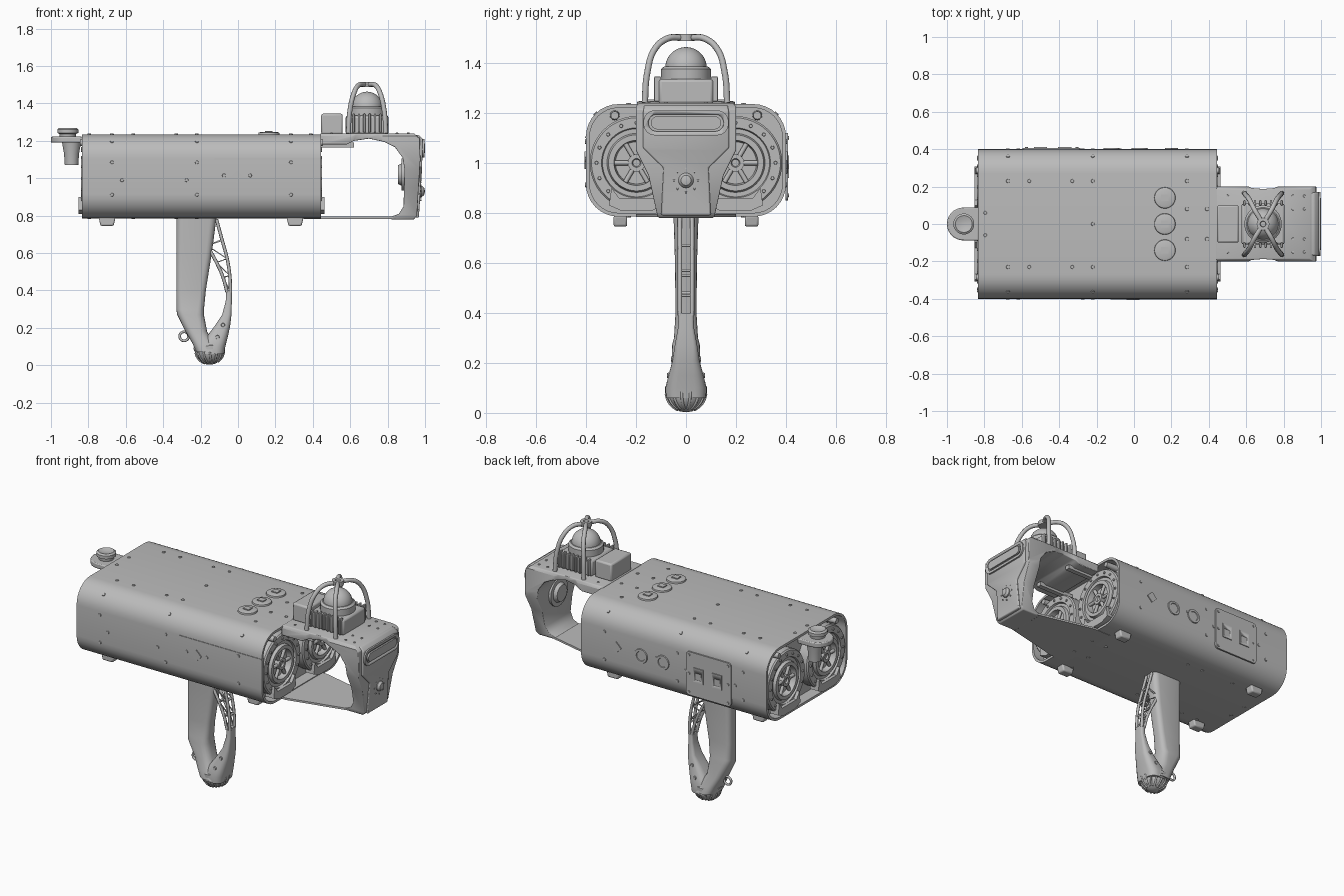
import bpy, bmesh, math
from mathutils import Vector, Matrix

if "Cube" in bpy.data.objects:
    bpy.data.objects.remove(bpy.data.objects["Cube"])

grey = bpy.data.materials.new("plain grey")
grey.use_nodes = True
grey.diffuse_color = (0.5, 0.5, 0.5, 1)
grey.node_tree.nodes["Principled BSDF"].inputs["Base Color"].default_value = (0.5, 0.5, 0.5, 1)


# ---- helpers ----
def finish(name, bm):
    bmesh.ops.recalc_face_normals(bm, faces=bm.faces)
    for f in bm.faces:
        f.smooth = True
    me = bpy.data.meshes.new(name)
    bm.to_mesh(me)
    bm.free()
    me.set_sharp_from_angle(angle=math.radians(32))
    me.materials.append(grey)
    ob = bpy.data.objects.new(name, me)
    bpy.context.collection.objects.link(ob)
    return ob


def bake(ob):
    dg = bpy.context.evaluated_depsgraph_get()
    me = bpy.data.meshes.new_from_object(ob.evaluated_get(dg))
    ob.modifiers.clear()
    ob.data = me
    return ob


def bevel(ob, w, seg=2):
    m = ob.modifiers.new("bevel", 'BEVEL')
    m.width, m.segments, m.limit_method = w, seg, 'ANGLE'
    m.angle_limit = math.radians(40)
    return ob


def cut(ob, tool, op):
    m = ob.modifiers.new("cut", 'BOOLEAN')
    m.object, m.operation, m.solver = tool, op, 'EXACT'
    bake(ob)
    bpy.data.objects.remove(tool)
    return ob


def prism(name, pts, axis, a, b):
    place = {'x': lambda p, t: (t, p[0], p[1]), 'y': lambda p, t: (p[0], t, p[1]),
             'z': lambda p, t: (p[0], p[1], t)}[axis]
    bm = bmesh.new()
    lo = [bm.verts.new(place(p, a)) for p in pts]
    hi = [bm.verts.new(place(p, b)) for p in pts]
    bm.faces.new(lo)
    bm.faces.new(hi)
    for i in range(len(pts)):
        j = (i + 1) % len(pts)
        bm.faces.new((lo[i], lo[j], hi[j], hi[i]))
    return finish(name, bm)


def rrect(cx, cy, hx, hy, r, n=8):
    out = []
    for k, (sx, sy) in enumerate(((1, 1), (-1, 1), (-1, -1), (1, -1))):
        for i in range(n + 1):
            a = math.pi / 2 * (k + i / n)
            out.append((cx + sx * (hx - r) + r * math.cos(a), cy + sy * (hy - r) + r * math.sin(a)))
    return out


def box(name, x0, x1, y0, y1, z0, z1, w=0.0):
    ob = prism(name, [(x0, y0), (x1, y0), (x1, y1), (x0, y1)], 'z', z0, z1)
    return bevel(ob, w) if w else ob


def lathe(name, prof, loc, direction=(0, 0, 1), n=40):
    """Spin (radius, height) points about a direction."""
    bm = bmesh.new()
    vs = [bm.verts.new((r, 0, h)) for r, h in prof]
    es = [bm.edges.new(p) for p in zip(vs, vs[1:])]
    bmesh.ops.spin(bm, geom=vs + es, cent=(0, 0, 0), axis=(0, 0, 1), angle=2 * math.pi, steps=n)
    bmesh.ops.remove_doubles(bm, verts=bm.verts, dist=1e-5)
    q = Vector(direction).to_track_quat('Z', 'Y')
    bmesh.ops.transform(bm, verts=bm.verts, matrix=Matrix.Translation(loc) @ q.to_matrix().to_4x4())
    return finish(name, bm)


def studs(name, spots, r, h, n=8):
    bm = bmesh.new()
    for loc, d in spots:
        m = Matrix.Translation(loc) @ Vector(d).to_track_quat('Z', 'Y').to_matrix().to_4x4()
        bmesh.ops.create_cone(bm, cap_ends=True, segments=n, radius1=r, radius2=r * 0.8, depth=h * 2, matrix=m)
    return finish(name, bm)


def loft(name, rows):
    """Rounded sections stacked in z: (z, x0, x1, half width in y)."""
    bm = bmesh.new()
    rings = []
    for z, x0, x1, hy in rows:
        hx = (x1 - x0) / 2
        rings.append([bm.verts.new((x, y, z)) for x, y in
                      rrect((x0 + x1) / 2, 0, hx, hy, min(hx, hy) * 0.7, 4)])
    for a, b in zip(rings, rings[1:]):
        for i in range(len(a)):
            j = (i + 1) % len(a)
            bm.faces.new((a[i], a[j], b[j], b[i]))
    bm.faces.new(rings[0])
    bm.faces.new(rings[-1])
    return finish(name, bm)


def rod(name, paths, r, smooth=True, res=3):
    cu = bpy.data.curves.new(name, 'CURVE')
    cu.dimensions, cu.bevel_depth, cu.bevel_resolution, cu.use_fill_caps = '3D', r, res, True
    for p in paths:
        sp = cu.splines.new('BEZIER')
        sp.bezier_points.add(len(p) - 1)
        for bp, c in zip(sp.bezier_points, p):
            bp.co = c
            bp.handle_left_type = bp.handle_right_type = 'AUTO' if smooth else 'VECTOR'
    cu.materials.append(grey)
    ob = bpy.data.objects.new(name, cu)
    bpy.context.collection.objects.link(ob)


def flip(pts):
    return pts + [(-a, b) for a, b in reversed(pts)]


# ---- main housing: open rounded tube ----
X0, X1, ZC = -0.835, 0.445, 1.01
body = prism("housing_shell", rrect(0, ZC, 0.4, 0.225, 0.13), 'x', X0, X1)
cut(body, prism("bore", rrect(0, ZC, 0.385, 0.21, 0.115), 'x', X0 - 0.1, X1 + 0.1), 'DIFFERENCE')

# ---- both ends: inner plate, round drums, brackets ----
for end, s, xe in (("front", 1, X1), ("rear", -1, X0)):
    prism(end + "_inner_plate", rrect(0, ZC, 0.388, 0.213, 0.115), 'x', xe - s * 0.1, xe - s * 0.07)
    for side, y in (("left", 0.198), ("right", -0.198)):
        nm, c = end + "_" + side, (xe - s * 0.08, y, 1.0)
        lathe(nm + "_drum", [(0, 0), (0.187, 0), (0.187, 0.07), (0.18, 0.078), (0.14, 0.078), (0.136, 0.066),
                             (0.118, 0.066), (0.112, 0.084), (0.09, 0.084), (0.084, 0.05), (0, 0.05)], c, (s, 0, 0), 48)
        lathe(nm + "_hub", [(0.035, 0.04), (0.035, 0.08), (0.018, 0.08), (0.014, 0.07), (0, 0.07)], c, (s, 0, 0), 20)
        ring = [(math.cos(k * math.pi / 8), math.sin(k * math.pi / 8)) for k in range(16)]
        studs(nm + "_drum_bolts", [((xe, y + 0.16 * a, 1 + 0.16 * b), (s, 0, 0)) for a, b in ring], 0.008, 0.005)
        rod(nm + "_spokes", [[(xe - s * 0.015, y + 0.03 * math.cos(t), 1 + 0.03 * math.sin(t)),
                              (xe - s * 0.015, y + 0.09 * math.cos(t), 1 + 0.09 * math.sin(t))]
                             for t in [k * math.pi / 3 for k in range(6)]], 0.011, False, 1)
        prism(nm + "_lower_bracket", [(y - 0.11, 0.83), (y - 0.06, 0.808), (y + 0.06, 0.808), (y + 0.11, 0.83),
                                      (y + 0.1, 0.9), (y + 0.07, 0.86), (y - 0.07, 0.86), (y - 0.1, 0.9)],
              'x', xe - s * 0.04, xe + s * 0.018)
    studs(end + "_corner_bolts", [((xe - s * 0.03, y, 1.19), (s, 0, 0)) for y in (-0.285, 0.285)], 0.02, 0.04, 12)

# ---- screws on the housing ----
top = [(x, y) for x in (-0.674, -0.56, -0.33, -0.22, 0.283) for y in (0.23, -0.23)]
top += [(0.283, 0.08), (0.283, -0.08), (0.39, -0.08), (0.39, 0.08), (-0.795, 0.06), (-0.795, -0.06), (-0.22, 0)]
spots = [((x, y, 1.235), (0, 0, 1)) for x, y in top] + [((x, y, 0.785), (0, 0, -1)) for x, y in top]
for s in (-1, 1):
    for x in (-0.674, -0.22, 0.283):
        spots += [((x, s * 0.362, 1.197), (0, s, 1)), ((x, s * 0.4, 1.085), (0, s, 0)), ((x, s * 0.4, 0.912), (0, s, 0))]
    spots += [((x, s * 0.4, z), (0, s, 0)) for x, z in ((-0.62, 0.99), (-0.275, 0.99), (-0.075, 1.015), (0.065, 1.015))]
studs("housing_screws", spots, 0.011, 0.004)

# ---- housing details ----
for i, y in enumerate((0.14, 0, -0.14)):
    lathe("top_button_%d" % i, [(0.057, 0), (0.055, 0.01), (0.042, 0.014), (0, 0.014)], (0.165, y, 1.234), n=32)
    box("button_bar_%d" % i, 0.145, 0.185, y - 0.018, y + 0.018, 1.24, 1.254)
for s, x in ((-1, -0.005), (1, 0.2)):
    prism("diamond_plate", [(x - 0.035, 1.01), (x, 0.975), (x + 0.035, 1.01), (x, 1.045)], 'y', s * 0.398, s * 0.406)
box("side_seam", -0.125, X1, -0.403, -0.398, 1.1, 1.106)
hatch = prism("side_hatch", rrect(-0.44, 0.985, 0.155, 0.135, 0.02, 3), 'y', 0.397, 0.407)
for x in (-0.37, -0.5):
    frame = box("socket_frame", x - 0.035, x + 0.035, 0.4, 0.412, 0.94, 1.03)
    cut(frame, box("socket_hole", x - 0.022, x + 0.022, 0.39, 0.42, 0.955, 1.0), 'DIFFERENCE')
studs("hatch_screws", [((x, 0.407, z), (0, 1, 0)) for x in (-0.575, -0.305) for z in (0.87, 0.985, 1.1)], 0.009, 0.004)
for x in (0.03, -0.12):
    lathe("side_dial", [(0.045, 0), (0.043, 0.007), (0.03, 0.007), (0.028, 0.003), (0, 0.003)], (x, 0.399, 1.0), (0, 1, 0), 28)
for x in (-0.7, 0.305):
    for s in (-1, 1):
        foot = prism("foot", [(x - 0.045, 0.79), (x + 0.045, 0.79), (x + 0.035, 0.745), (x - 0.035, 0.745)],
                     'y', s * 0.235, s * 0.29)
        bevel(foot, 0.008)

# ---- front head: C frame shaped from two outlines ----
c_prof = [(0.44, 1.24), (0.94, 1.24), (0.972, 1.215), (0.975, 1.1), (0.957, 0.8), (0.94, 0.78), (0.82, 0.78),
          (0.82, 0.795), (0.86, 0.81), (0.885, 0.85), (0.89, 1.05), (0.88, 1.11), (0.84, 1.165), (0.78, 1.195),
          (0.7, 1.212), (0.62, 1.2), (0.58, 1.18), (0.44, 1.18)]
head = prism("head_frame", c_prof, 'y', -0.2, 0.2)
cut(head, prism("t", flip([(0.18, 1.25), (0.2, 1.225), (0.2, 1.05), (0.15, 0.95), (0.115, 0.79), (0.105, 0.77)]),
                'x', 0.3, 1.1), 'INTERSECT')
waist = [(0.4, 0.21), (0.59, 0.21), (0.63, 0.192), (0.69, 0.187), (0.75, 0.192), (0.79, 0.21), (1.1, 0.21)]
cut(head, prism("t", waist + [(x, -y) for x, y in reversed(waist)], 'z', 0.7, 1.3), 'INTERSECT')
bevel(head, 0.006)
face = prism("head_face_panel", [(0.92, 1.232), (0.965, 1.232), (0.988, 1.21), (0.984, 1.05), (0.967, 0.79), (0.92, 0.79)],
             'y', -0.2, 0.2)
cut(face, prism("t", flip([(0.165, 1.24), (0.172, 1.2), (0.172, 1.06), (0.09, 0.98), (0.1, 0.78)]), 'x', 0.8, 1.1), 'INTERSECT')
bevel(face, 0.006)
slot = prism("head_lens_rim", rrect(0, 1.16, 0.17, 0.05, 0.045, 6), 'x', 0.96, 0.996)
cut(slot, prism("t", rrect(0, 1.16, 0.15, 0.034, 0.033, 6), 'x', 0.99, 1.1), 'DIFFERENCE')
prism("head_lens", rrect(0, 1.16, 0.14, 0.026, 0.025, 6), 'x', 0.98, 1.0)
lathe("head_knob", [(0.03, 0), (0.03, 0.012), (0.02, 0.025), (0, 0.03)], (0.97, 0, 0.93), (1, 0, 0), 24)
studs("head_knob_dots", [((0.974, 0.048 * math.cos(k * math.pi / 4), 0.93 + 0.048 * math.sin(k * math.pi / 4)), (1, 0, 0))
                         for k in range(8)], 0.005, 0.006, 6)
lathe("head_inner_hub", [(0.085, 0), (0.085, 0.025), (0.06, 0.025), (0.05, 0.045), (0, 0.045)], (0.9, 0, 1.02), (-1, 0, 0), 32)
for y in (-0.13, 0.13):
    box("head_support_rail", 0.36, 0.62, y - 0.015, y + 0.015, 1.165, 1.19)
prism("lower_tongue", [(0.35, -0.2), (0.47, -0.2), (0.85, -0.11), (0.85, 0.11), (0.47, 0.2), (0.35, 0.2)], 'z', 0.783, 0.795)
studs("head_top_screws", [((x, y, 1.24), (0, 0, 1)) for x in (0.5, 0.85, 0.91) for y in (-0.15, 0.08, -0.08, 0.15)], 0.008, 0.004)

# ---- lamp with finned base and guard cage ----
LX = 0.69
box("lamp_rear_block", 0.445, 0.56, -0.1, 0.1, 1.235, 1.345, 0.01)
box("lamp_base", 0.575, 0.805, -0.11, 0.11, 1.235, 1.335, 0.012)
for i in range(8):
    x = 0.59 + i * 0.0285
    for s in (-1, 1):
        box("lamp_fin", x - 0.006, x + 0.006, s * 0.1, s * 0.127, 1.245, 1.345, 0.003)
lathe("lamp_collar", [(0.1, 0), (0.1, 0.045), (0.088, 0.055), (0, 0.055)], (LX, 0, 1.33))
lathe("lamp_dome", [(0.083 * math.cos(k * math.pi / 20), 0.083 * math.sin(k * math.pi / 20)) for k in range(11)], (LX, 0, 1.38))
arms = [[(LX + sx * a, sy * b, z) for a, b, z in ((0.1, 0.165, 1.24), (0.092, 0.155, 1.36), (0.07, 0.125, 1.455),
                                                  (0.045, 0.075, 1.497), (0.012, 0.02, 1.502))]
        for sx in (-1, 1) for sy in (-1, 1)]
rod("lamp_cage", arms, 0.013)
lathe("cage_hub", [(0, 0), (0.034, 0), (0.034, 0.028), (0.016, 0.028), (0.014, 0.015), (0, 0.015)], (LX, 0, 1.487), n=20)

# ---- rear hitch ----
arc = [(-0.912 + 0.088 * math.cos(t), 0.088 * math.sin(t)) for t in [math.pi * (0.5 + k / 16) for k in range(17)]]
bevel(prism("hitch_plate", [(-0.83, 0.088)] + arc + [(-0.83, -0.088)], 'z', 1.19, 1.222), 0.006)
lathe("hitch_cup", [(0, 0), (0.036, 0), (0.04, 0.06), (0.052, 0.13), (0, 0.13)], (-0.89, 0, 1.07), n=28)
lathe("hitch_knob", [(0.042, 0), (0.045, 0.025), (0.056, 0.03), (0.056, 0.05), (0.045, 0.058), (0.02, 0.05), (0, 0.05)],
      (-0.91, 0, 1.212), n=28)

# ---- handle: grip, guard, truss, end cap ----
loft("handle_grip", [(0.79, -0.33, -0.115, 0.05), (0.6, -0.33, -0.14, 0.044), (0.4, -0.33, -0.172, 0.042),
                     (0.3, -0.33, -0.182, 0.048), (0.27, -0.325, -0.182, 0.056), (0.18, -0.28, -0.165, 0.058),
                     (0.12, -0.245, -0.13, 0.078), (0.07, -0.222, -0.1, 0.085)])
loft("handle_guard", [(0.4, -0.062, -0.033, 0.03), (0.34, -0.066, -0.033, 0.032), (0.27, -0.085, -0.035, 0.045),
                      (0.21, -0.125, -0.042, 0.054), (0.15, -0.17, -0.055, 0.07), (0.1, -0.2, -0.068, 0.082),
                      (0.06, -0.2, -0.075, 0.08)])
outer = [(-0.115, 0.78), (-0.085, 0.67), (-0.058, 0.57), (-0.044, 0.48), (-0.04, 0.39)]
inner = [(-0.2, 0.7), (-0.165, 0.64), (-0.115, 0.55), (-0.08, 0.47), (-0.058, 0.39)]
zigzag = [p for pair in zip(outer[1:], inner[1:]) for p in pair]
for s in (-0.024, 0.024):
    rod("guard_rails", [[(x, s, z) for x, z in p] for p in (outer, inner)], 0.009, True, 2)
    rod("guard_truss", [[(x, s, z) for x, z in zigzag]], 0.006, False, 1)
rod("guard_crossbars", [[(x, -0.024, z), (x, 0.024, z)] for x, z in outer[1:] + inner[1:]], 0.007, False, 1)
studs("guard_bolts", [((x, s * y, z), (0, s, 0)) for s in (-1, 1) for x, y, z in ((-0.08, 0.054, 0.215), (-0.11, 0.07, 0.15))],
      0.012, 0.006, 10)
tilt = Vector((0.12, 0, -1)).normalized()
cap_c = Vector((-0.152, 0, 0.085))
cap = [(0.074, -0.03), (0.084, -0.02), (0.084, 0)] + [(0.08 * math.cos(t), 0.082 * math.sin(t))
                                                      for t in [k * math.pi / 16 for k in range(9)]]
lathe("handle_end_cap", cap, cap_c, tilt, 36)
ribs = []
q = tilt.to_track_quat('Z', 'Y')
for k in range(14):
    a = k * math.pi / 7
    ribs.append([cap_c + q @ Vector((0.08 * math.cos(t) * math.cos(a), 0.08 * math.cos(t) * math.sin(a), 0.08 * math.sin(t)))
                 for t in (0.1, 0.45, 0.8, 1.1)])
rod("end_cap_ribs", ribs, 0.006, True, 1)
t8 = [k * math.pi / 8 for k in range(17)]
rod("lanyard_ring", [[(-0.288 + 0.024 * math.cos(t), 0, 0.155 + 0.024 * math.sin(t)) for t in t8]], 0.007, True, 2)
